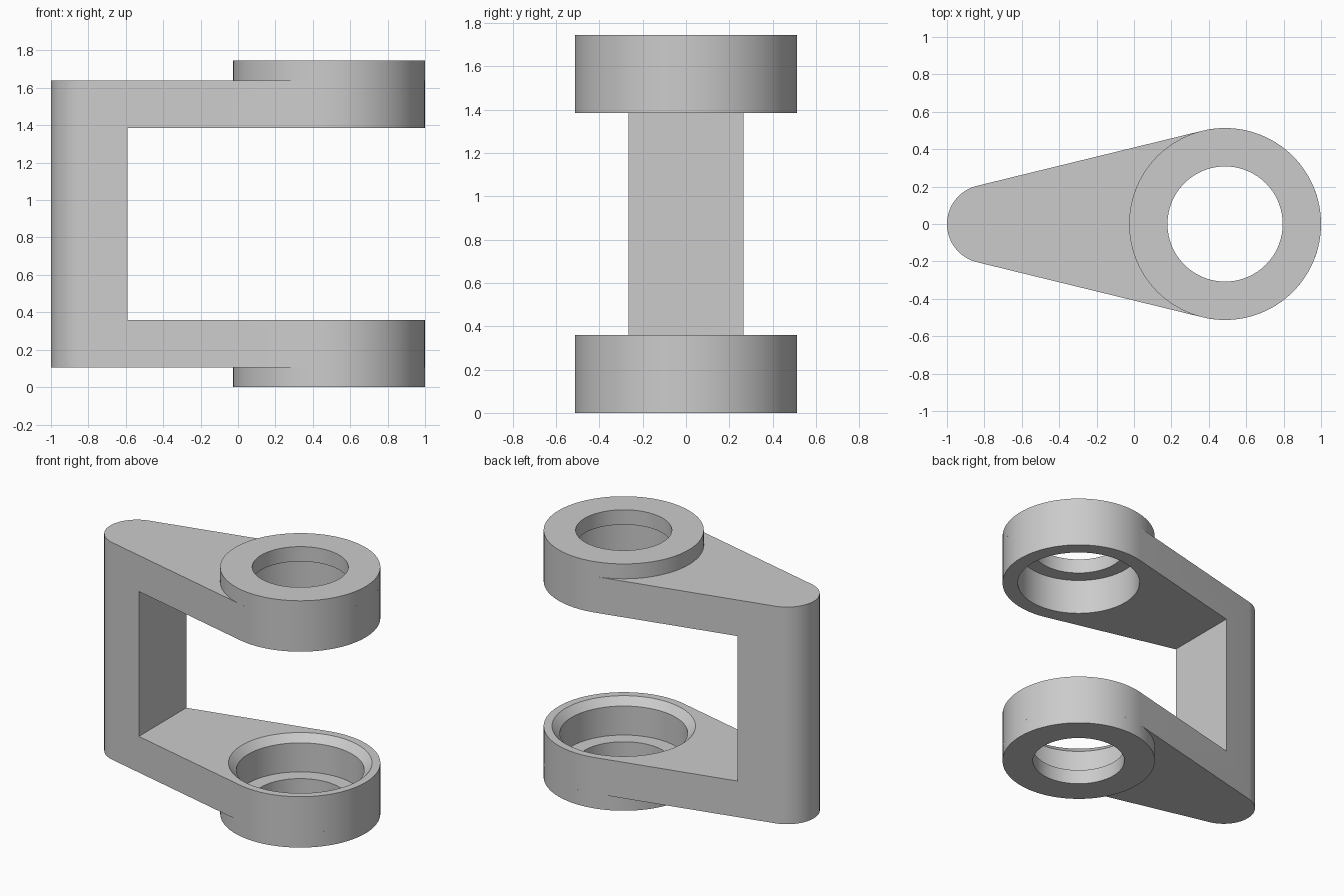
import bpy
import bmesh
from math import sin, cos, pi, asin, radians

cube = bpy.data.objects.get("Cube")
if cube:
    bpy.data.objects.remove(cube, do_unlink=True)

# Main dimensions
EYE_X, EYE_R = 0.487, 0.513      # large rounded end
TIP_X, TIP_R = -0.79, 0.21       # small rounded end
HOLE_R, BORE_R = 0.308, 0.41
HEIGHT, LIP = 1.745, 0.105       # total height, collar height
ARM_TOP = 0.36                   # inner face of the lower arm
SEGS = 96

grey = bpy.data.materials.new("plain grey")
grey.use_nodes = True
grey.diffuse_color = (0.6, 0.6, 0.6, 1)
grey.node_tree.nodes["Principled BSDF"].inputs["Base Color"].default_value = (0.6, 0.6, 0.6, 1)


def add_object(name, bm):
    bmesh.ops.recalc_face_normals(bm, faces=bm.faces)
    mesh = bpy.data.meshes.new(name)
    bm.to_mesh(mesh)
    bm.free()
    mesh.materials.append(grey)
    obj = bpy.data.objects.new(name, mesh)
    bpy.context.collection.objects.link(obj)
    return obj


def prism(name, outline, z0, z1):
    """Extrude a closed xy outline from z0 to z1."""
    bm = bmesh.new()
    face = bm.faces.new([bm.verts.new((x, y, z0)) for x, y in outline])
    grown = bmesh.ops.extrude_face_region(bm, geom=[face])["geom"]
    verts = [v for v in grown if isinstance(v, bmesh.types.BMVert)]
    bmesh.ops.translate(bm, vec=(0, 0, z1 - z0), verts=verts)
    return add_object(name, bm)


def lathe(name, profile, closed):
    """Turn an (r, z) profile about the eye axis; open profiles get end caps."""
    bm = bmesh.new()
    rings = [[bm.verts.new((EYE_X + r * cos(2 * pi * i / SEGS), r * sin(2 * pi * i / SEGS), z))
              for i in range(SEGS)] for r, z in profile]
    pairs = list(zip(rings, rings[1:]))
    if closed:
        pairs.append((rings[-1], rings[0]))
    else:
        bm.faces.new(rings[0])
        bm.faces.new(rings[-1])
    for a, b in pairs:
        for i in range(SEGS):
            j = (i + 1) % SEGS
            bm.faces.new((a[i], a[j], b[j], b[i]))
    return add_object(name, bm)


def activate(obj):
    bpy.ops.object.select_all(action='DESELECT')
    obj.select_set(True)
    bpy.context.view_layer.objects.active = obj


def cut(target, cutter):
    cutter.hide_render = True
    mod = target.modifiers.new("cut", 'BOOLEAN')
    mod.operation, mod.solver, mod.object = 'DIFFERENCE', 'EXACT', cutter
    activate(target)
    bpy.ops.object.modifier_apply(modifier=mod.name)
    bpy.data.objects.remove(cutter, do_unlink=True)


def arc(cx, r, start, end, steps):
    return [(cx + r * cos(start + (end - start) * i / steps),
             r * sin(start + (end - start) * i / steps)) for i in range(steps + 1)]


# Tapered outline: two arcs joined by their common tangents
side = pi / 2 + asin((EYE_R - TIP_R) / (EYE_X - TIP_X))
outline = arc(EYE_X, EYE_R, -side, side, 64) + arc(TIP_X, TIP_R, side, 2 * pi - side, 32)
bracket = prism("bracket_body", outline, LIP, HEIGHT - LIP)

# Opening between the arms
cut(bracket, prism("opening_cutter", [(-0.59, -1), (1.5, -1), (1.5, 1), (-0.59, 1)],
                   ARM_TOP, HEIGHT - ARM_TOP))

# Wide bores in both arms, the lower one with a chamfered mouth
cut(bracket, lathe("lower_bore_cutter", [(BORE_R, 0), (BORE_R, ARM_TOP - 0.05),
                                         (BORE_R + 0.1, ARM_TOP + 0.05)], False))
cut(bracket, lathe("upper_bore_cutter", [(BORE_R, 1.2), (BORE_R, HEIGHT + 0.1)], False))

# Raised collars with the narrow through holes
parts = [bracket]
for name, z in (("lower_collar", 0), ("upper_collar", HEIGHT - LIP)):
    parts.append(lathe(name, [(HOLE_R, z), (EYE_R, z), (EYE_R, z + LIP), (HOLE_R, z + LIP)], True))

for part in parts:
    activate(part)
    bpy.ops.object.shade_smooth_by_angle(angle=radians(30))
